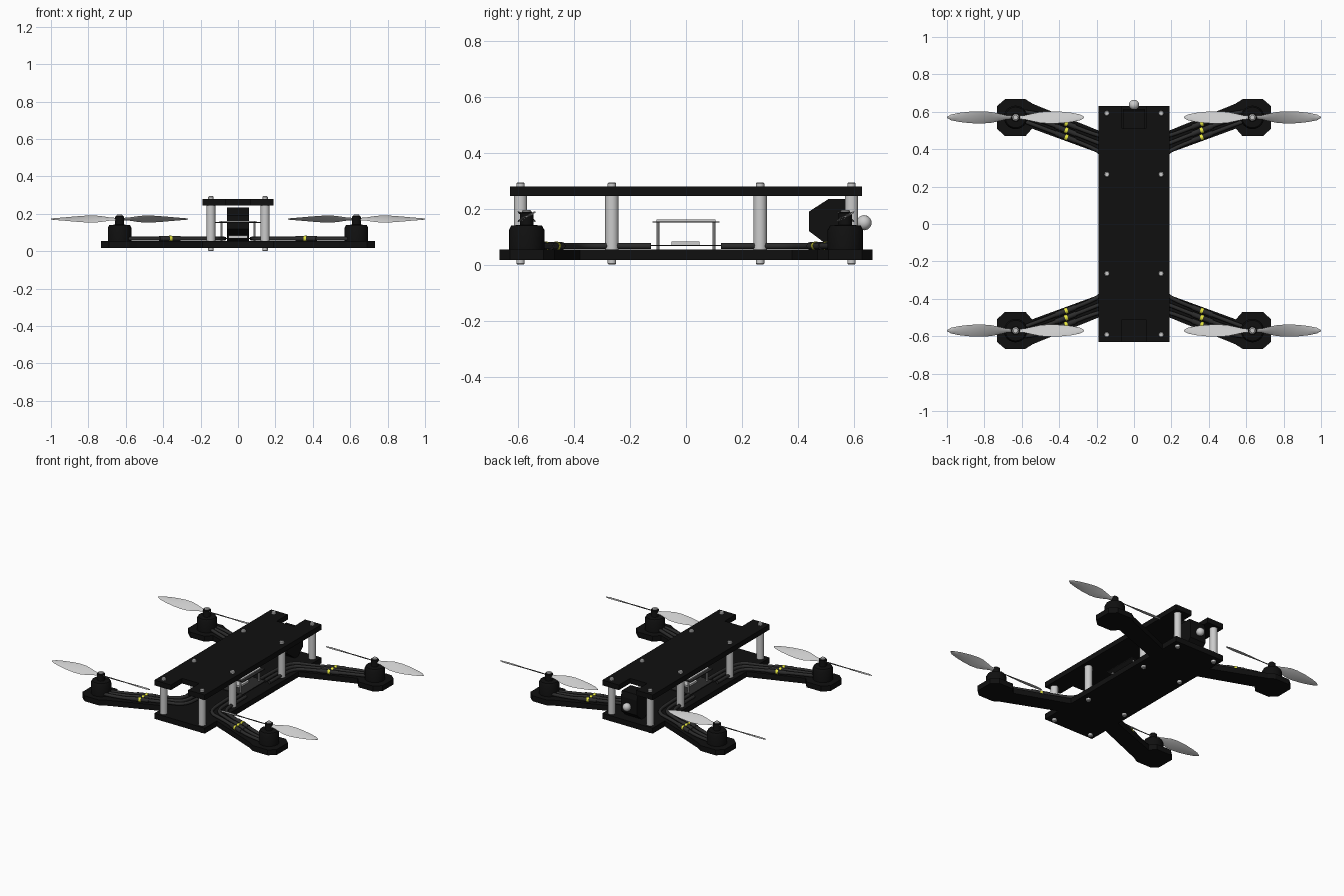
import bpy, bmesh
from math import sin, cos, radians, pi
from mathutils import Vector

if "Cube" in bpy.data.objects:
    bpy.data.objects.remove(bpy.data.objects["Cube"])

def mat(name, c):
    m = bpy.data.materials.new(name)
    m.diffuse_color = (*c, 1)
    m.use_nodes = True
    m.node_tree.nodes["Principled BSDF"].inputs["Base Color"].default_value = m.diffuse_color
    return m

BLACK = mat("carbon_black", (0.005, 0.005, 0.005))
DARK = mat("wire_dark", (0.025, 0.025, 0.025))
YELLOW = mat("yellow", (0.8, 0.8, 0.05))
QUADS = [(sx, sy) for sx in (1, -1) for sy in (1, -1)]

def finish(name, bm, material=None, smooth=False):
    bmesh.ops.recalc_face_normals(bm, faces=bm.faces)
    me = bpy.data.meshes.new(name)
    bm.to_mesh(me)
    bm.free()
    ob = bpy.data.objects.new(name, me)
    bpy.context.collection.objects.link(ob)
    if material:
        me.materials.append(material)
    if smooth:
        bpy.ops.object.select_all(action='DESELECT')
        bpy.context.view_layer.objects.active = ob
        ob.select_set(True)
        bpy.ops.object.shade_smooth_by_angle(angle=radians(35))
    return ob

def extrude(name, pts, depth, material=None):
    """Solid from a closed outline of 3D points pushed along depth."""
    bm = bmesh.new()
    f = bm.faces.new([bm.verts.new(p) for p in pts])
    r = bmesh.ops.extrude_face_region(bm, geom=[f])
    bmesh.ops.translate(bm, vec=depth, verts=[v for v in r["geom"] if isinstance(v, bmesh.types.BMVert)])
    return finish(name, bm, material)

def box(name, x, y, z, material=None):
    pts = [(x[0], y[0], z[0]), (x[1], y[0], z[0]), (x[1], y[1], z[0]), (x[0], y[1], z[0])]
    return extrude(name, pts, (0, 0, z[1] - z[0]), material)

def lathe(name, x, y, profile, material=None, n=20):
    """Stacked rings (radius, z) closed at both ends."""
    bm = bmesh.new()
    rings = [[bm.verts.new((x + r * cos(2 * pi * i / n), y + r * sin(2 * pi * i / n), z))
              for i in range(n)] for r, z in profile]
    skin(bm, rings)
    return finish(name, bm, material, True)

def skin(bm, rings):
    n = len(rings[0])
    for a, b in zip(rings, rings[1:]):
        for i in range(n):
            bm.faces.new((a[i], a[(i + 1) % n], b[(i + 1) % n], b[i]))
    bm.faces.new(rings[0])
    bm.faces.new(rings[-1])

def tube(name, pts, r, material, order=3):
    cu = bpy.data.curves.new(name, 'CURVE')
    cu.dimensions = '3D'
    cu.bevel_depth, cu.bevel_resolution, cu.use_fill_caps = r, 2, True
    sp = cu.splines.new('NURBS')
    sp.points.add(len(pts) - 1)
    for p, c in zip(sp.points, pts):
        p.co = (*c, 1)
    sp.order_u, sp.use_endpoint_u, sp.resolution_u = order, True, 6
    ob = bpy.data.objects.new(name, cu)
    bpy.context.collection.objects.link(ob)
    cu.materials.append(material)
    bpy.ops.object.select_all(action='DESELECT')
    bpy.context.view_layer.objects.active = ob
    ob.select_set(True)
    bpy.ops.object.convert(target='MESH')

def mirrored_outline(quarter, z):
    """Quarter outline (x+, y+) reflected into a full loop."""
    back = quarter[::-1]
    return ([(x, y, z) for x, y in quarter] + [(-x, y, z) for x, y in back]
            + [(-x, -y, z) for x, y in quarter] + [(x, -y, z) for x, y in back])

# bottom plate with arms and motor pads in one piece
arm = [(.19, .38), (.545, .51), (.58, .47), (.69, .47), (.733, .51), (.733, .63),
       (.69, .667), (.58, .667), (.54, .642), (.19, .5), (.19, .63)]
extrude("bottom_plate_with_arms", mirrored_outline(arm, .017), (0, 0, .037), BLACK)

# top plate, notched at both ends
top = [(.19, .63), (.065, .63), (.065, .51)]
extrude("top_plate", mirrored_outline(top, .245), (0, 0, .035), BLACK)

# standoffs and screw heads
for sx, sy in QUADS:
    for y in (.265, .592):
        lathe("standoff", sx * .145, sy * y, [(.024, .054), (.024, .245)])
        lathe("top_screw", sx * .145, sy * y, [(.015, .275), (.015, .29), (.011, .294)], n=12)
        lathe("bottom_screw", sx * .145, sy * y, [(.011, 0), (.015, .004), (.015, .02)], n=12)

# propeller stations: radius, chord, pitch in degrees
STATIONS = [(.012, .02, 35), (.05, .028, 36), (.09, .05, 35), (.13, .069, 33), (.18, .075, 29),
            (.24, .068, 24), (.30, .052, 19), (.345, .032, 15), (.367, .006, 12)]

def propeller(cx, cy, mx):
    bm = bmesh.new()
    for s in (1, -1):
        rings = []
        for r, c, p in STATIONS:
            p = radians(p)
            ring = []
            for i in range(8):
                u, t = c / 2 * cos(i * pi / 4), .003 * sin(i * pi / 4)
                y, z = u * cos(p) - t * sin(p), u * sin(p) + t * cos(p)
                ring.append(bm.verts.new((cx + mx * s * r, cy + s * y, .172 + z)))
            rings.append(ring)
        skin(bm, rings)
    finish("propeller", bm, None, True)

for sx, sy in QUADS:
    mx, my = sx * .633, sy * .57
    # motor, shaft nut and propeller
    lathe("motor", mx, my, [(.063, .05), (.063, .125), (.055, .14), (.024, .142), (.024, .185), (.018, .188)], BLACK, 24)
    lathe("prop_nut", mx, my, [(.017, .186), (.017, .192), (.012, .196)], None, 12)
    propeller(mx, my, sx)
    # three motor wires with sleeves and yellow bands
    for o in (-.037, 0, .037):
        w = lambda x, y: (sx * x, sy * y, .067)
        tube("motor_wire", [w(.61, .58 + o * .6), w(.5, .555 + o), w(.36, .5 + o), w(.22, .445 + o),
                            w(.13 - o, .41 + o), w(.11 - o, .3), w(.11 - o, .125)], .011, DARK)
        tube("wire_sleeve", [w(.42, .523 + o), w(.31, .481 + o)], .0145, DARK, 2)
        tube("wire_band", [w(.369, .5035 + o), w(.355, .498 + o)], .0165, YELLOW, 2)

# electronics stack: two boards, posts and a chip
box("lower_board", (-.12, .12), (-.125, .125), (.066, .071), DARK)
box("upper_board", (-.12, .12), (-.12, .12), (.15, .155), DARK)
box("upper_board_cover", (-.1, .1), (-.105, .105), (.155, .162))
box("chip", (-.05, .05), (-.052, .048), (.071, .083))
for sx, sy in QUADS:
    lathe("board_post", sx * .088, sy * .1, [(.006, .05), (.006, .158)], None, 8)

# camera body and lens
side = [(.44, .12), (.44, .19), (.51, .235), (.605, .235), (.615, .2), (.615, .1), (.56, .052), (.53, .052)]
extrude("camera_body", [(-.06, y, z) for y, z in side], (.12, 0, 0), BLACK)
bm = bmesh.new()
bmesh.ops.create_uvsphere(bm, u_segments=20, v_segments=12, radius=.027)
bmesh.ops.translate(bm, vec=Vector((0, .637, .15)), verts=bm.verts)
finish("camera_lens", bm, None, True)
